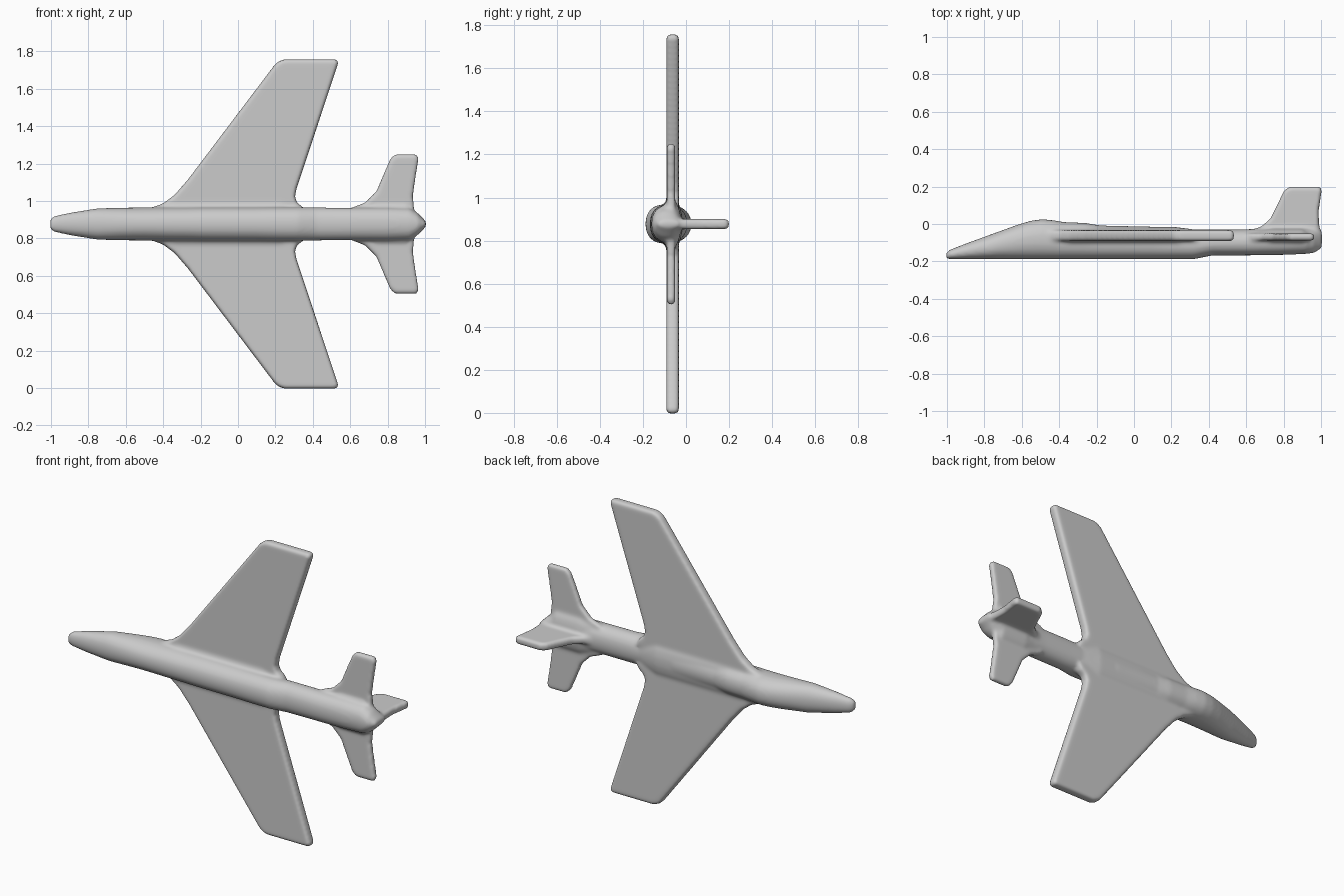
import bpy, bmesh, math
from mathutils import Vector

cube = bpy.data.objects.get("Cube")
if cube:
    bpy.data.objects.remove(cube)

CZ = 0.877          # height of the fuselage axis

metal = bpy.data.materials.new("plain grey")
metal.use_nodes = True
GREY = (0.6, 0.6, 0.6, 1)
metal.diffuse_color = GREY
metal.node_tree.nodes["Principled BSDF"].inputs["Base Color"].default_value = GREY


def finish(name, bm):
    bmesh.ops.recalc_face_normals(bm, faces=bm.faces)
    mesh = bpy.data.meshes.new(name)
    bm.to_mesh(mesh)
    bm.free()
    mesh.materials.append(metal)
    ob = bpy.data.objects.new(name, mesh)
    bpy.context.collection.objects.link(ob)
    return ob


def loft(name, sections, power=2.0, n=32):
    """Skin rounded sections (x, half width, low y, high y) along x."""
    bm = bmesh.new()
    rings = []
    for x, w, lo, hi in sections:
        ring = []
        for i in range(n):
            a = 2 * math.pi * i / n
            c, s = math.cos(a), math.sin(a)
            u = math.copysign(abs(c) ** (2 / power), c)
            v = math.copysign(abs(s) ** (2 / power), s)
            ring.append(bm.verts.new((x, (lo + hi) / 2 + v * (hi - lo) / 2, CZ + u * w)))
        rings.append(ring)
    for a, b in zip(rings, rings[1:]):
        for i in range(n):
            j = (i + 1) % n
            bm.faces.new((a[i], a[j], b[j], b[i]))
    bm.faces.new(rings[0])
    bm.faces.new(rings[-1])
    return finish(name, bm)


def slab(name, outline, place, thick, rim):
    """Extrude an outline into a plate with rounded rims."""
    bm = bmesh.new()
    face = bm.faces.new([bm.verts.new(place(*p)) for p in outline])
    face.normal_update()
    out = face.normal * thick
    ext = bmesh.ops.extrude_face_region(bm, geom=[face])
    verts = [g for g in ext["geom"] if isinstance(g, bmesh.types.BMVert)]
    bmesh.ops.translate(bm, vec=out, verts=verts)
    bmesh.ops.translate(bm, vec=-out / 2, verts=bm.verts)
    bmesh.ops.recalc_face_normals(bm, faces=bm.faces)
    caps = [f for f in bm.faces if len(f.verts) == len(outline)]
    edges = list({e for f in caps for e in f.edges})
    bmesh.ops.bevel(bm, geom=edges, offset=rim, segments=3, profile=0.5, affect='EDGES')
    return finish(name, bm)


# Fuselage with drooped nose, canopy hump and pinched tail
fuselage = loft("fuselage", [
    (-1.005, 0.026, -0.186, -0.155), (-0.985, 0.042, -0.188, -0.138),
    (-0.90, 0.060, -0.188, -0.105), (-0.75, 0.084, -0.188, -0.050),
    (-0.62, 0.087, -0.188, -0.003), (-0.55, 0.088, -0.188, 0.018),
    (-0.49, 0.089, -0.188, 0.026), (-0.43, 0.089, -0.188, 0.020),
    (-0.37, 0.089, -0.188, 0.010), (-0.26, 0.089, -0.188, 0.006),
    (-0.18, 0.089, -0.188, -0.008), (0.10, 0.089, -0.188, -0.014),
    (0.20, 0.089, -0.188, -0.028), (0.32, 0.089, -0.188, -0.030),
    (0.42, 0.088, -0.168, -0.030), (0.60, 0.087, -0.168, -0.028),
    (0.80, 0.088, -0.165, -0.020), (0.92, 0.084, -0.160, -0.020),
    (0.96, 0.060, -0.155, -0.025), (1.005, 0.014, -0.130, -0.030)], 2.2)

# Soft fairings where wings and tailplanes meet the body
wing_fairing = loft("wing_fairing", [
    (-0.44, 0.085, -0.11, -0.03), (-0.34, 0.118, -0.122, -0.016),
    (0.22, 0.118, -0.122, -0.016), (0.33, 0.088, -0.11, -0.03)])
tail_fairing = loft("tail_fairing", [
    (0.62, 0.085, -0.10, -0.04), (0.74, 0.115, -0.118, -0.022),
    (0.90, 0.115, -0.118, -0.022), (0.95, 0.07, -0.10, -0.04)])

# Swept wings and tailplanes, outlines as (x, distance from the axis)
WING = [(-0.47, 0.04), (-0.46, 0.088), (-0.40, 0.110), (-0.34, 0.155), (-0.27, 0.235),
        (0.195, 0.850), (0.215, 0.868), (0.245, 0.880), (0.525, 0.880), (0.538, 0.865),
        (0.312, 0.185), (0.305, 0.145), (0.315, 0.115), (0.345, 0.092), (0.37, 0.04)]
TAIL = [(0.58, 0.04), (0.61, 0.088), (0.68, 0.115), (0.74, 0.175), (0.78, 0.27),
        (0.815, 0.350), (0.84, 0.373), (0.955, 0.373), (0.966, 0.350),
        (0.95, 0.255), (0.935, 0.15), (0.945, 0.04)]
parts = [wing_fairing, tail_fairing]
for side, s in (("upper", 1), ("lower", -1)):
    parts.append(slab(side + "_wing", WING,
                      lambda x, d, s=s: Vector((x, -0.062, CZ + s * d)), 0.058, 0.016))
    parts.append(slab(side + "_tailplane", TAIL,
                      lambda x, d, s=s: Vector((x, -0.070, CZ + s * d)), 0.038, 0.010))

# Tail fin
FIN = [(0.58, -0.09), (0.62, -0.035), (0.68, -0.014), (0.73, 0.030), (0.77, 0.110),
       (0.80, 0.177), (0.83, 0.199), (0.995, 0.199), (1.004, 0.180), (0.987, 0.070),
       (0.990, 0.0), (0.996, -0.11), (0.97, -0.150), (0.90, -0.155)]
parts.append(slab("tail_fin", FIN, lambda x, y: Vector((x, y, CZ)), 0.046, 0.012))

# Merge the parts into one softly blended skin
for ob in bpy.context.selected_objects:
    ob.select_set(False)
for ob in parts + [fuselage]:
    ob.select_set(True)
bpy.context.view_layer.objects.active = fuselage
bpy.ops.object.join()
airframe = bpy.context.view_layer.objects.active
airframe.name = "airframe"
blend = airframe.modifiers.new("blend", 'REMESH')
blend.mode = 'VOXEL'
blend.voxel_size = 0.009
blend.use_smooth_shade = True
soften = airframe.modifiers.new("soften", 'SMOOTH')
soften.factor = 0.5
soften.iterations = 9
